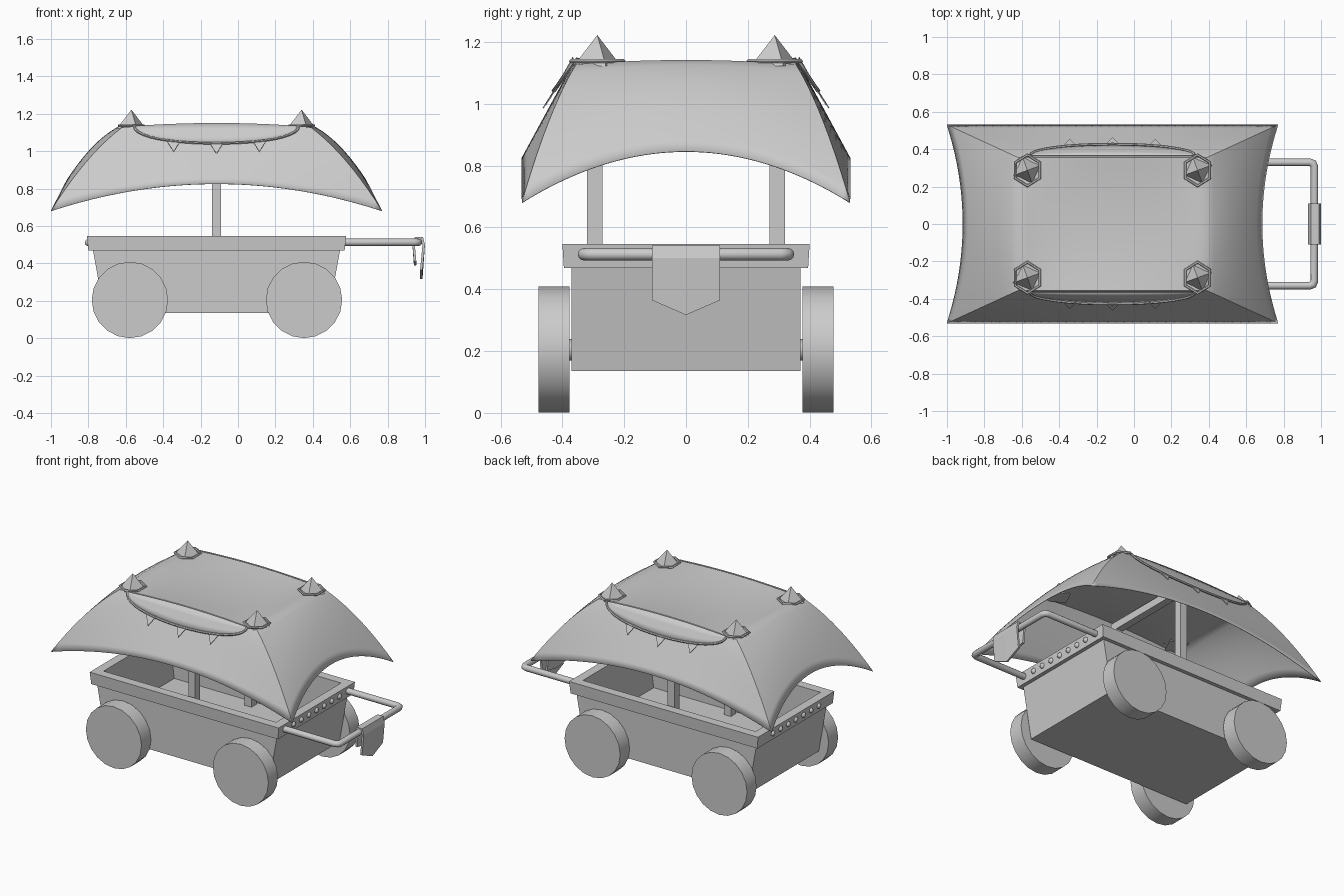
import bpy, bmesh, math
from mathutils import Vector, Matrix

if "Cube" in bpy.data.objects:
    bpy.data.objects.remove(bpy.data.objects["Cube"])

CX = -0.115  # middle of the cart and canopy along x
GREY = bpy.data.materials.new("plain grey")
GREY.diffuse_color = (0.6, 0.6, 0.6, 1)
GREY.use_nodes = True
GREY.node_tree.nodes["Principled BSDF"].inputs["Base Color"].default_value = GREY.diffuse_color


def finish(name, bm, smooth=None, thick=0):
    bmesh.ops.recalc_face_normals(bm, faces=bm.faces)
    me = bpy.data.meshes.new(name)
    bm.to_mesh(me)
    bm.free()
    me.materials.append(GREY)
    ob = bpy.data.objects.new(name, me)
    bpy.context.collection.objects.link(ob)
    if smooth:
        bpy.ops.object.select_all(action='DESELECT')
        ob.select_set(True)
        bpy.context.view_layer.objects.active = ob
        bpy.ops.object.shade_smooth_by_angle(angle=math.radians(smooth))
    if thick:
        m = ob.modifiers.new("thickness", 'SOLIDIFY')
        m.thickness = thick
        m.offset = 0
    return ob


def box(name, loc, size):
    bm = bmesh.new()
    bmesh.ops.create_cube(bm, size=1, matrix=Matrix.Translation(loc) @ Matrix.Diagonal((*size, 1)))
    return finish(name, bm)


def sheet(name, rows, smooth=None, thick=0.006, ridges=False):
    """Surface through a grid of points; ridges splits the corner cells along the diagonals."""
    bm = bmesh.new()
    vs = [[bm.verts.new(p) for p in r] for r in rows]
    n = len(vs) - 1
    for j, (r, q) in enumerate(zip(vs, vs[1:])):
        for i in range(len(r) - 1):
            a, b, c, d = r[i], r[i + 1], q[i + 1], q[i]
            if ridges and i == j:
                bm.faces.new((a, b, c))
                bm.faces.new((a, c, d))
            elif ridges and i + j == n - 1:
                bm.faces.new((a, b, d))
                bm.faces.new((b, c, d))
            else:
                bm.faces.new((a, b, c, d))
    return finish(name, bm, smooth, thick)


def tube(name, pts, r, sides=12, closed=False):
    """Round rod or rope with mitred corners along a path."""
    pts = [Vector(p) for p in pts]
    n = len(pts)
    bm = bmesh.new()
    rings = []
    for i, p in enumerate(pts):
        a = pts[i - 1] if i or closed else None
        b = pts[(i + 1) % n] if i < n - 1 or closed else None
        d1 = (p - a).normalized() if a else (b - p).normalized()
        d2 = (b - p).normalized() if b else d1
        t = (d1 + d2).normalized()
        side = t.cross(Vector((0, 0, 1))).normalized()
        up = side.cross(t)
        k = 1 / max(0.5, t.dot(d1))
        rings.append([bm.verts.new(p + side * (r * k * math.cos(w)) + up * (r * math.sin(w)))
                      for w in (2 * math.pi * j / sides for j in range(sides))])
    for i in range(n if closed else n - 1):
        q, s = rings[i], rings[(i + 1) % n]
        for j in range(sides):
            k = (j + 1) % sides
            bm.faces.new((q[j], q[k], s[k], s[j]))
    if not closed:
        bm.faces.new(rings[0])
        bm.faces.new(rings[-1])
    return finish(name, bm, 50)


# cart tub: outer wall, overhanging rim, inner wall, floor
loops = [(0.60, 0.37, 0.136), (0.66, 0.37, 0.468), (0.685, 0.395, 0.468),
         (0.693, 0.40, 0.547), (0.633, 0.34, 0.547), (0.59, 0.34, 0.25)]
bm = bmesh.new()
rings = [[bm.verts.new((CX + sx * hx, sy * hy, z)) for sx, sy in ((-1, -1), (1, -1), (1, 1), (-1, 1))]
         for hx, hy, z in loops]
for q, s in zip(rings, rings[1:]):
    for j in range(4):
        bm.faces.new((q[j], q[(j + 1) % 4], s[(j + 1) % 4], s[j]))
bm.faces.new(rings[0])
bm.faces.new(rings[-1])
finish("cart_tub", bm)

# rivets on both ends of the rim
for side, end in ((-1, "left"), (1, "right")):
    bm = bmesh.new()
    for i in range(-3, 4):
        bmesh.ops.create_uvsphere(bm, u_segments=10, v_segments=6, radius=0.018,
                                  matrix=Matrix.Translation((CX + side * 0.687, i * 0.08, 0.511)))
    finish(end + "_rivets", bm, 60)

# wheels and axles
for x, end in ((-0.578, "rear"), (0.353, "front")):
    for s, side in ((-1, "near"), (1, "far")):
        bm = bmesh.new()
        bmesh.ops.create_cone(bm, cap_ends=True, segments=20, radius1=0.204, radius2=0.204, depth=0.1,
                              matrix=Matrix.Translation((x, s * 0.427, 0.205)) @ Matrix.Rotation(math.pi / 2, 4, 'X'))
        finish(f"{end}_{side}_wheel", bm, 35)
    tube(end + "_axle", [(x, -0.39, 0.204), (x, 0.39, 0.204)], 0.035)

# pull handle with softened corners
half = [(0.55, 0.33), (0.94, 0.33), (0.957, 0.323), (0.965, 0.305)]
path = [(x, -y, 0.513) for x, y in half] + [(x, y, 0.513) for x, y in reversed(half)]
tube("handle", path, 0.02)

# cloth draped over the handle, pointed on the outer side: (x, z at sides, z at middle)
drape = [(0.947, 0.41, 0.39), (0.938, 0.51, 0.51), (0.95, 0.536, 0.536),
         (0.985, 0.536, 0.536), (0.993, 0.50, 0.50), (0.98, 0.365, 0.317)]
sheet("handle_cloth", [[(x, -0.11, a), (x, 0, b), (x, 0.11, a)] for x, a, b in drape], None, 0.013)

# canopy posts and crossbar
for s, side in ((-1, "near"), (1, "far")):
    box(side + "_post", (CX, s * 0.295, 0.68), (0.05, 0.05, 0.86))
box("crossbar", (CX, 0, 1.085), (0.05, 0.57, 0.05))


# canopy: top sagging between raised edges, four slopes with scooped hems and drooping corners
def top_height(a, b):
    return (1.126 + 0.022 * (1 - a * a) + 0.014 * a * a * (1 - b * b)
            - 0.022 * (1 - a ** 4) * (1 - b * b))


def canopy_point(a, b):
    m = max(abs(a), abs(b))
    if m <= 1:
        return (CX + 0.505 * a, 0.355 * b, top_height(a, b))
    t, da, db = m - 1, a / m, b / m
    top = Vector((0.505 * da, 0.355 * db, top_height(da, db)))
    hem = Vector((da * (0.885 - 0.085 * (1 - db * db)), 0.53 * db,
                  0.68 + 0.165 * (1 - db * db) + 0.145 * (1 - da * da)))
    p = top.lerp(hem, t)
    return (CX + p.x, p.y, p.z + 0.16 * t * (1 - t) * da * da)


N = 20
grid = [2 * i / N for i in range(-N, N + 1)]
sheet("canopy", [[canopy_point(a, b) for a in grid] for b in grid], 40, 0.003, ridges=True)


# trim flaps on the long slopes, with a rope edge and three teeth
def slope_point(s, t, side, out=0.01):
    return (CX + 0.44 * s, side * (0.355 + 0.175 * t + out), 1.13 + 0.016 * (1 - s * s) - 0.32 * t + out * 0.4)


for side, word in ((-1, "near"), (1, "far")):
    angles = [math.pi * i / 20 for i in range(21)]
    edge = [(-math.cos(w), 0.34 * math.sin(w)) for w in angles]
    sheet(word + "_flap", [[slope_point(s, t * k / 3, side) for s, t in edge[1:-1]] for k in range(4)], 40, 0.004)
    tube(word + "_rope", [slope_point(s, t, side, 0.013) for s, t in edge], 0.007, 6)
    bm = bmesh.new()
    for s in (-0.52, 0, 0.52):
        t = 0.34 * math.sqrt(1 - s * s)
        bm.faces.new([bm.verts.new(slope_point(u, v, side, o)) for u, v, o in
                      ((s - 0.085, t - 0.01, 0.012), (s + 0.085, t - 0.01, 0.012), (s, t + 0.18, 0.016))])
    finish(word + "_teeth", bm, None, 0.004)

# pointed caps with rope rings on the four canopy corners
for i, (sx, sy) in enumerate(((-1, -1), (1, -1), (1, 1), (-1, 1)), 1):
    x, y = CX + sx * 0.455, sy * 0.287
    bm = bmesh.new()
    bmesh.ops.create_cone(bm, cap_ends=True, segments=4, radius1=0.082, radius2=0, depth=0.1,
                          matrix=Matrix.Translation((x, y, 1.172)) @ Matrix.Rotation(0.35, 4, 'Z'))
    finish(f"corner_cap_{i}", bm)
    ring = [(x + 0.076 * math.cos(w), y + 0.083 * math.sin(w), 1.138)
            for w in (math.pi / 6 + math.pi / 3 * k for k in range(6))]
    tube(f"corner_rope_{i}", ring, 0.007, 6, True)
